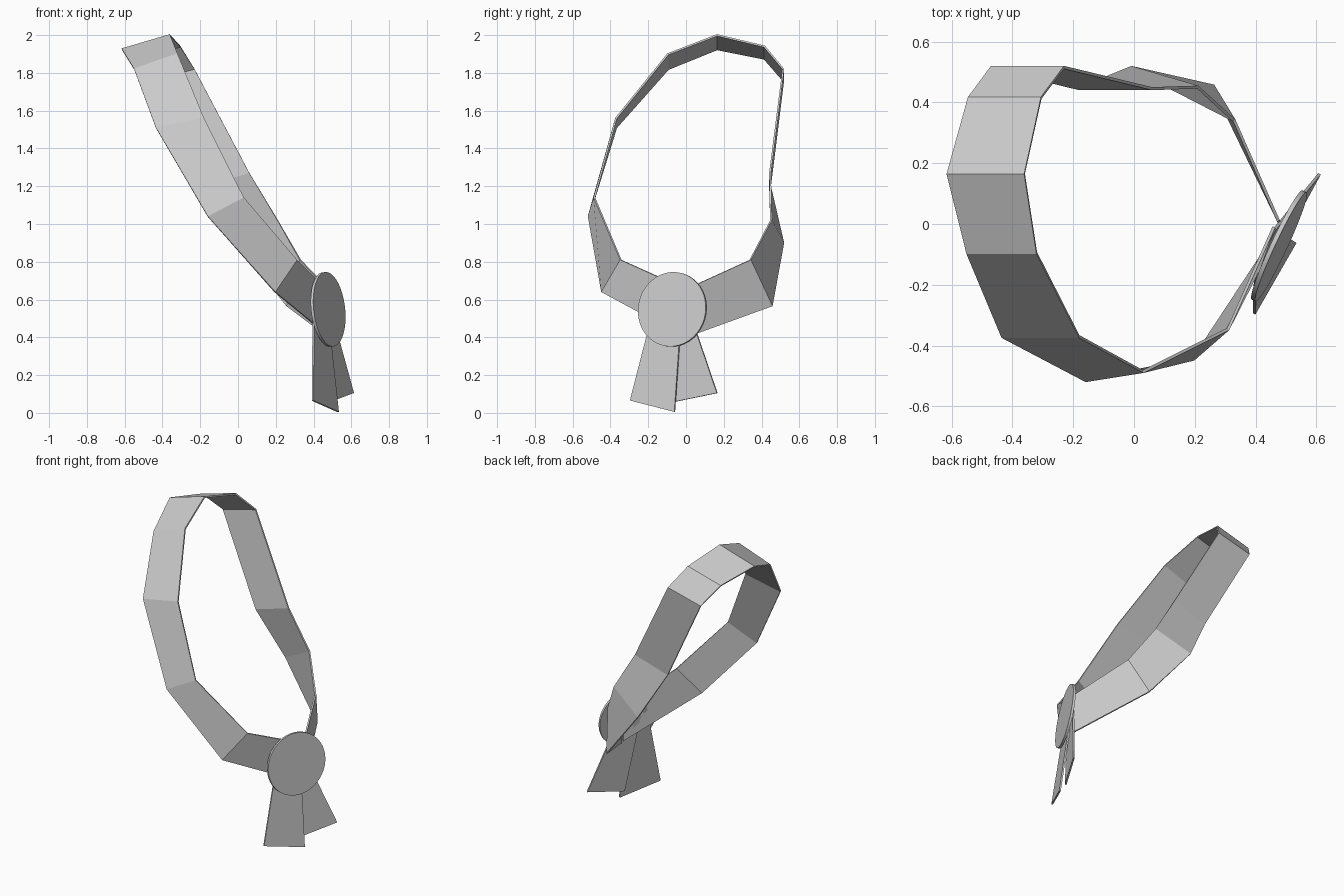
import bpy
from mathutils import Vector


def ribbon(name, sections, thickness=0.01):
    """Thin flat-faced band through pairs of edge points."""
    verts = [p for pair in sections for p in pair]
    faces = [(2*i, 2*i + 1, 2*i + 3, 2*i + 2) for i in range(len(sections) - 1)]
    mesh = bpy.data.meshes.new(name)
    mesh.from_pydata(verts, [], faces)
    obj = bpy.data.objects.new(name, mesh)
    bpy.context.collection.objects.link(obj)
    mod = obj.modifiers.new("thickness", 'SOLIDIFY')
    mod.thickness = thickness
    mod.offset = 0
    return obj


# Neck loop: (outer edge, inner edge) from one end behind the disc to the other
ribbon("neck_ribbon", [
    ((0.475, -0.02, 0.41), (0.46, -0.01, 0.66)),
    ((0.195, -0.445, 0.64), (0.31, -0.345, 0.81)),
    ((-0.16, -0.515, 1.04), (0.03, -0.485, 1.14)),
    ((-0.435, -0.37, 1.51), (-0.18, -0.37, 1.56)),
    ((-0.55, -0.095, 1.82), (-0.32, -0.095, 1.90)),
    ((-0.615, 0.165, 1.925), (-0.36, 0.165, 2.0)),
    ((-0.545, 0.415, 1.875), (-0.305, 0.415, 1.94)),
    ((-0.47, 0.515, 1.76), (-0.23, 0.515, 1.82)),
    ((-0.18, 0.445, 1.2), (0.06, 0.445, 1.27)),
    ((-0.01, 0.515, 0.9), (0.21, 0.45, 1.02)),
    ((0.26, 0.455, 0.565), (0.33, 0.34, 0.81)),
    ((0.48, 0.0, 0.40), (0.475, 0.01, 0.66)),
])

# Hanging tails: top edge, bottom edge
ribbon("front_tail", [
    ((0.40, -0.145, 0.65), (0.46, -0.015, 0.65)),
    ((0.395, -0.295, 0.065), (0.53, -0.06, 0.005)),
])
ribbon("rear_tail", [
    ((0.405, -0.13, 0.63), (0.46, -0.02, 0.65)),
    ((0.49, -0.055, 0.06), (0.61, 0.165, 0.105)),
])

# Round medal disc
bpy.ops.mesh.primitive_cylinder_add(vertices=48, radius=0.198, depth=0.015,
                                    location=(0.477, -0.072, 0.548))
disc = bpy.context.object
disc.name = "medal_disc"
disc.rotation_euler = Vector((0.9, -0.42, 0.1)).to_track_quat('Z', 'Y').to_euler()
bpy.ops.object.shade_smooth_by_angle()
